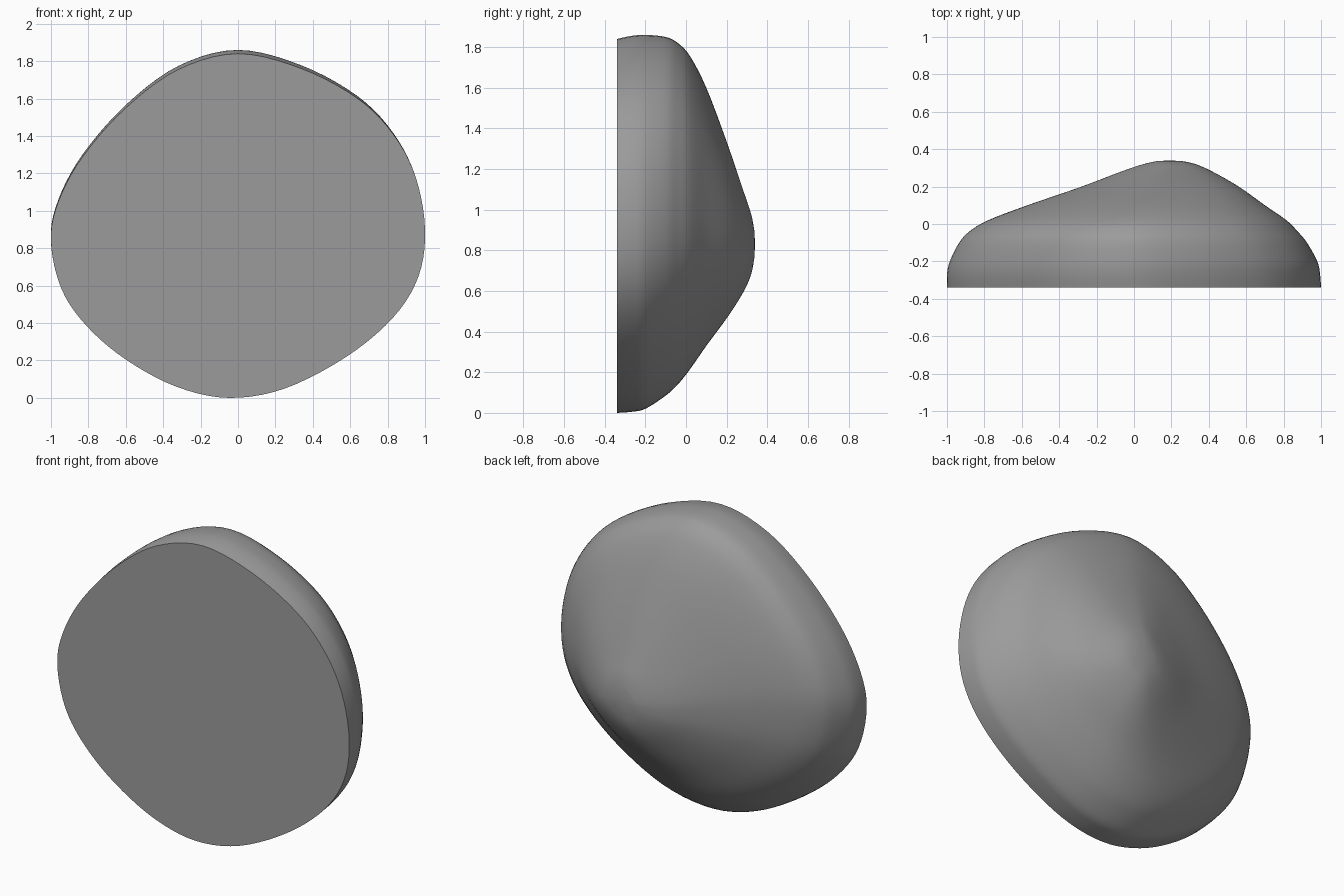
import bpy, bmesh
from mathutils import Vector

if "Cube" in bpy.data.objects:
    bpy.data.objects.remove(bpy.data.objects["Cube"])

# Flat front outline (x, z), counter-clockwise from the right
OUTLINE = [(1.0, .9), (.95, 1.18), (.83, 1.41), (.64, 1.6), (.34, 1.76), (0, 1.84),
           (-.32, 1.755), (-.6, 1.55), (-.83, 1.29), (-.96, 1.05), (-1.0, .84),
           (-.945, .585), (-.81, .385), (-.6, .205), (-.33, .06), (-.05, 0),
           (.25, .05), (.58, .22), (.83, .43), (.965, .65)]
# Slices from front to back: y, x min, x max, z min, z max
LEVELS = [(-.34, -1, 1, 0, 1.84), (-.27, -1, .995, .005, 1.855), (-.2, -.985, .98, .02, 1.86),
          (-.1, -.935, .925, .085, 1.85), (-.04, -.88, .875, .14, 1.82), (.02, -.78, .815, .215, 1.755),
          (.1, -.57, .70, .33, 1.60), (.2, -.28, .56, .465, 1.335), (.28, -.07, .42, .59, 1.10),
          (.32, .05, .33, .68, .98), (.336, .12, .26, .76, .90)]


def spline(p0, p1, p2, p3, t):
    return .5 * (2 * p1 + (p2 - p0) * t + (2 * p0 - 5 * p1 + 4 * p2 - p3) * t * t
                 + (3 * p1 - p0 - 3 * p2 + p3) * t ** 3)


def resample(points, steps, closed):
    pts = [Vector(p) for p in points]
    n = len(pts)
    get = (lambda i: pts[i % n]) if closed else (lambda i: pts[max(0, min(n - 1, i))])
    out = [spline(*(get(i + k) for k in (-1, 0, 1, 2)), s / steps)
           for i in range(n if closed else n - 1) for s in range(steps)]
    return out if closed else out + [pts[-1]]


bm = bmesh.new()
outline = resample(OUTLINE, 5, True)
rings = []
for y, x0, x1, z0, z1 in resample(LEVELS, 4, False):
    rings.append([bm.verts.new((x0 + (p.x + 1) / 2 * (x1 - x0), y,
                                z0 + p.y / 1.84 * (z1 - z0))) for p in outline])

# Rounded sides and back
n = len(outline)
for a, b in zip(rings, rings[1:]):
    for i in range(n):
        j = (i + 1) % n
        bm.faces.new((a[i], b[i], b[j], a[j]))
apex = bm.verts.new((.19, .34, .83))
for i in range(n):
    bm.faces.new((rings[-1][i], apex, rings[-1][(i + 1) % n]))
# Flat front
bm.faces.new(rings[0])
bmesh.ops.recalc_face_normals(bm, faces=bm.faces)

mesh = bpy.data.meshes.new("half_stone")
bm.to_mesh(mesh)
bm.free()
stone = bpy.data.objects.new("half_stone", mesh)
bpy.context.collection.objects.link(stone)
bpy.context.view_layer.objects.active = stone
stone.select_set(True)
bpy.ops.object.shade_smooth_by_angle(angle=.7)

# Dark grey stone
grey = bpy.data.materials.new("dark_grey")
grey.diffuse_color = (.33, .33, .33, 1)
grey.use_nodes = True
grey.node_tree.nodes["Principled BSDF"].inputs["Base Color"].default_value = grey.diffuse_color
mesh.materials.append(grey)
